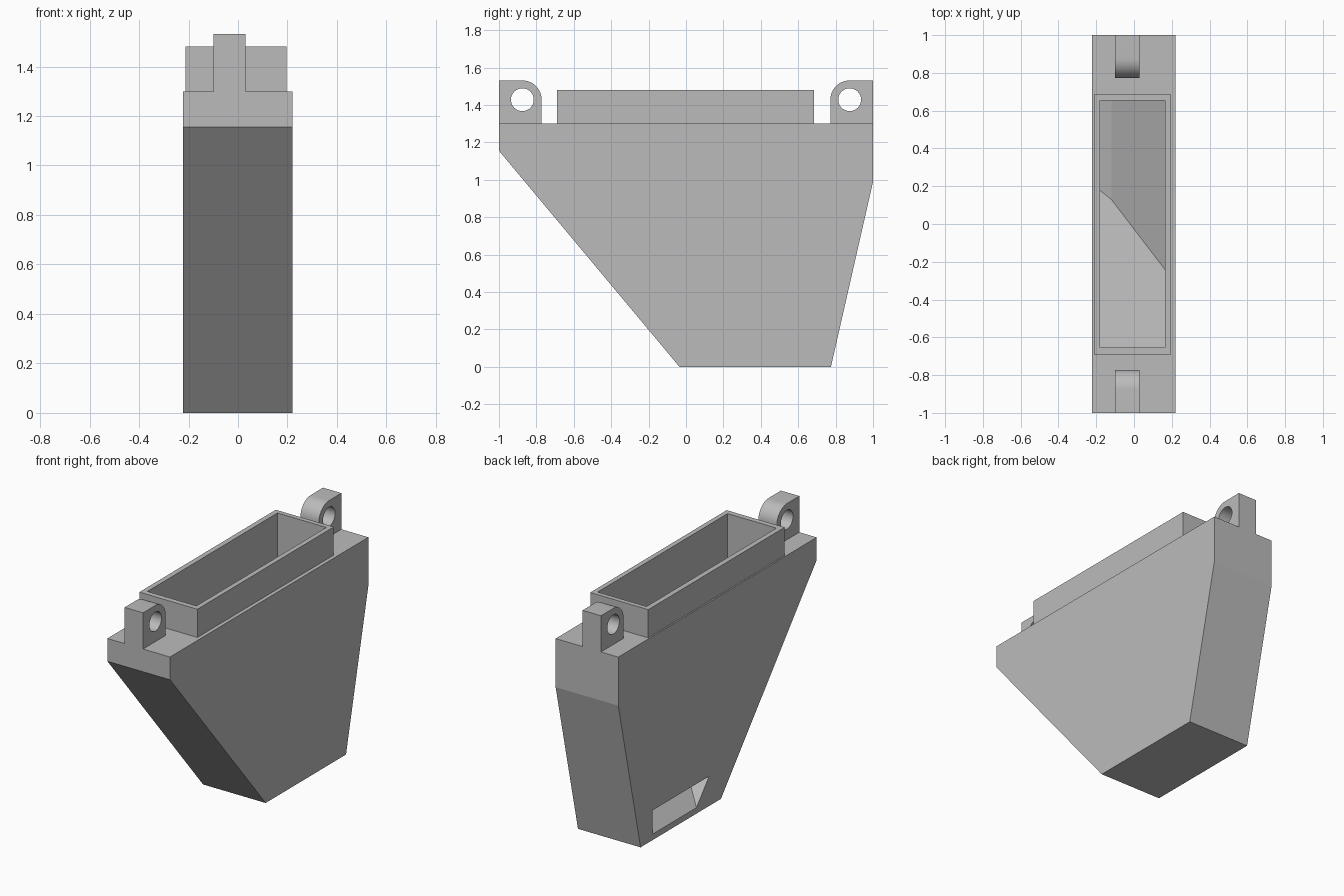
import bpy, bmesh, math
from mathutils import Vector

cube = bpy.data.objects.get("Cube")
if cube:
    bpy.data.objects.remove(cube, do_unlink=True)

grey = bpy.data.materials.new("light grey")
grey.use_nodes = True
grey.diffuse_color = (0.5, 0.5, 0.5, 1)
grey.node_tree.nodes["Principled BSDF"].inputs["Base Color"].default_value = (0.5, 0.5, 0.5, 1)


def finish(name, bm):
    """Turn a bmesh into a named grey object."""
    bmesh.ops.recalc_face_normals(bm, faces=bm.faces)
    mesh = bpy.data.meshes.new(name)
    bm.to_mesh(mesh)
    bm.free()
    mesh.materials.append(grey)
    ob = bpy.data.objects.new(name, mesh)
    bpy.context.collection.objects.link(ob)
    return ob


def prism(name, profile, x0, x1):
    """Extrude a (y, z) profile from x0 to x1."""
    bm = bmesh.new()
    face = bm.faces.new([bm.verts.new((x0, y, z)) for y, z in profile])
    ext = bmesh.ops.extrude_face_region(bm, geom=[face])["geom"]
    verts = [v for v in ext if isinstance(v, bmesh.types.BMVert)]
    bmesh.ops.translate(bm, verts=verts, vec=(x1 - x0, 0, 0))
    return finish(name, bm)


def trim(ob, point, normal):
    """Slice off what lies on the normal's side of a plane and cap it."""
    bm = bmesh.new()
    bm.from_mesh(ob.data)
    bmesh.ops.bisect_plane(bm, geom=bm.verts[:] + bm.edges[:] + bm.faces[:],
                           plane_co=point, plane_no=Vector(normal), clear_outer=True)
    bmesh.ops.holes_fill(bm, edges=[e for e in bm.edges if e.is_boundary])
    bmesh.ops.recalc_face_normals(bm, faces=bm.faces)
    bm.to_mesh(ob.data)
    bm.free()


def cut(ob, *cutters):
    """Subtract the cutters and bake the result."""
    for c in cutters:
        c.hide_render = True
        mod = ob.modifiers.new("cut", "BOOLEAN")
        mod.operation = "DIFFERENCE"
        mod.solver = "EXACT"
        mod.object = c
    deps = bpy.context.evaluated_depsgraph_get()
    mesh = bpy.data.meshes.new_from_object(ob.evaluated_get(deps))
    ob.modifiers.clear()
    ob.data = mesh


def rect(y0, y1, z0, z1):
    return [(y0, z0), (y1, z0), (y1, z1), (y0, z1)]


TOP = 1.3

# Hopper body and the collar around its mouth
body = prism("hopper_body", [(-0.035, 0), (0.775, 0), (1, 0.99), (1, TOP),
                             (-1, TOP), (-1, 1.155)], -0.222, 0.22)
collar = prism("mouth_collar", rect(-0.69, 0.685, TOP, 1.48), -0.213, 0.196)

# Chute cavity: sloped front, floor falling towards the outlet
cavity = prism("cavity_cutter", rect(-0.655, 0.655, -0.5, 1.7), -0.18, 0.165)
outlet = prism("outlet_cutter", rect(-0.655, 0.655, -0.5, 0.19), -0.3, -0.17)
for cutter in (cavity, outlet):
    trim(cutter, (0, 0.21, 0.04), (0, -1.186, -1))
    trim(cutter, (-0.12, 0, 0.135), (0.95, 0, -1))
trim(cavity, (-0.12, 0, 0.135), (1.55, 0, -1))
cut(body, cavity, outlet)
cut(collar, cavity)


# Hinge lugs with a rounded inner corner and a pin hole
def lug(name, side):
    cy, cz, r = 0.875, 1.428, 0.103
    arc = [(cy - r * math.sin(a), cz + r * math.cos(a))
           for a in (math.pi / 2 * i / 12 for i in range(13))]
    outline = [(1, TOP), (1, cz + r)] + arc + [(cy - r, TOP)]
    hole = [(cy + 0.061 * math.cos(math.tau * i / 40), cz + 0.061 * math.sin(math.tau * i / 40))
            for i in range(40)]
    ob = prism(name, [(side * y, z) for y, z in outline], -0.1, 0.03)
    pin = prism("pin_cutter", [(side * y, z) for y, z in hole], -0.2, 0.2)
    cut(ob, pin)
    bpy.data.objects.remove(pin, do_unlink=True)
    bpy.ops.object.select_all(action="DESELECT")
    ob.select_set(True)
    bpy.context.view_layer.objects.active = ob
    bpy.ops.object.shade_smooth_by_angle(angle=math.radians(30))


lug("front_lug", -1)
lug("back_lug", 1)

for cutter in (cavity, outlet):
    bpy.data.objects.remove(cutter, do_unlink=True)
